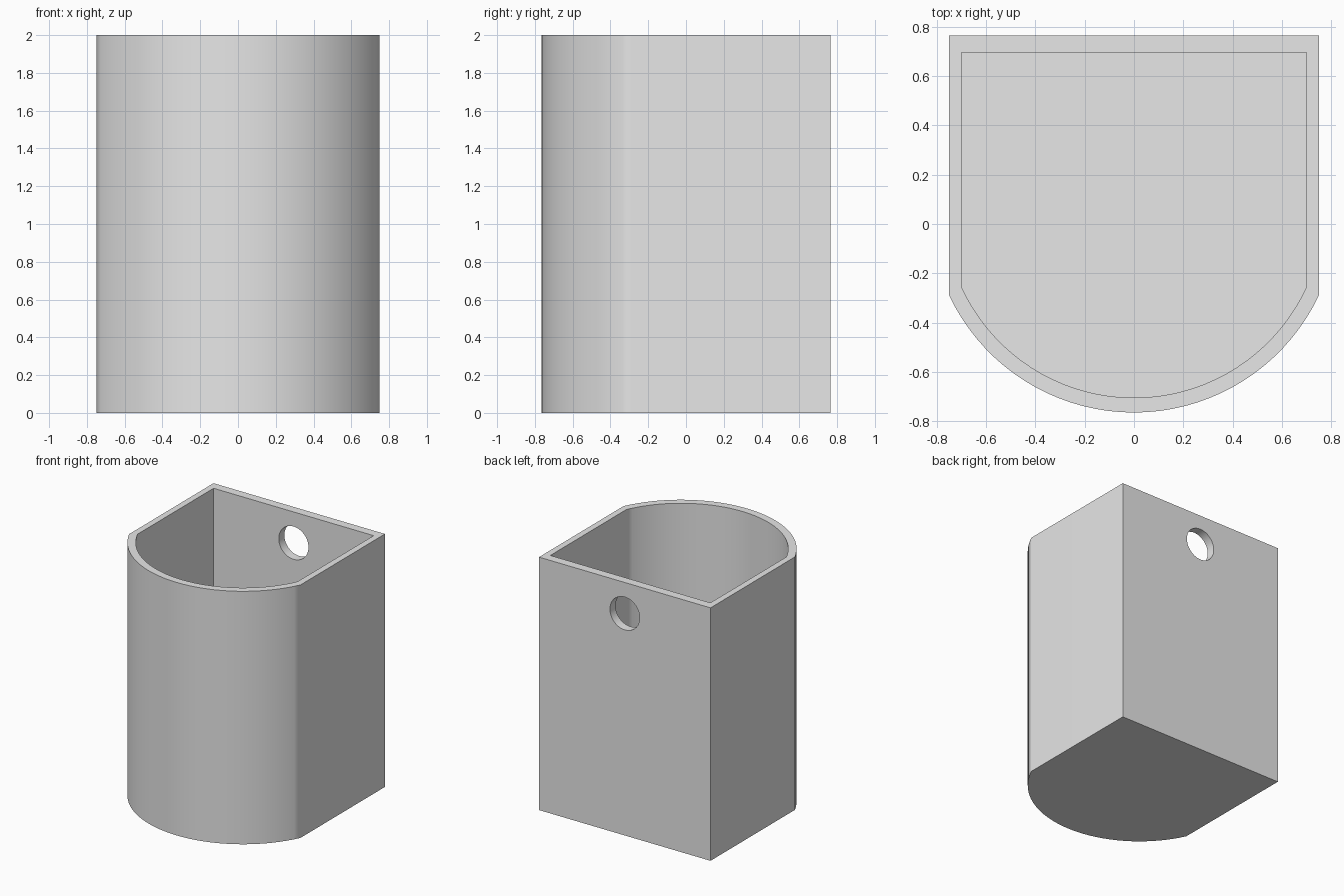
import bpy, bmesh, math

cube = bpy.data.objects.get("Cube")
if cube:
    bpy.data.objects.remove(cube, do_unlink=True)

grey = bpy.data.materials.new("plain_grey")
grey.use_nodes = True
grey.diffuse_color = (0.8, 0.8, 0.8, 1)
grey.node_tree.nodes["Principled BSDF"].inputs["Base Color"].default_value = grey.diffuse_color

HEIGHT, FLOOR, ARC_STEPS = 2.0, 0.07, 36


def outline(half_width, back, shoulder, front):
    """Straight back and sides, closed by a circular arc at the front."""
    sag = shoulder - front
    radius = (half_width ** 2 + sag ** 2) / (2 * sag)
    centre = front + radius
    half_angle = math.asin(half_width / radius)
    points = [(half_width, back), (-half_width, back)]
    for i in range(ARC_STEPS + 1):
        a = half_angle * (2 * i / ARC_STEPS - 1)
        points.append((radius * math.sin(a), centre - radius * math.cos(a)))
    return points


def bridge(bm, lower, upper):
    for i in range(len(lower)):
        j = (i + 1) % len(lower)
        bm.faces.new((lower[i], lower[j], upper[j], upper[i]))


# Hollow open-topped container
outer = outline(0.75, 0.765, -0.29, -0.765)
inner = outline(0.70, 0.695, -0.255, -0.705)
bm = bmesh.new()
loops = [[bm.verts.new((x, y, z)) for x, y in pts]
         for pts, z in ((outer, 0), (outer, HEIGHT), (inner, HEIGHT), (inner, FLOOR))]
for lower, upper in zip(loops, loops[1:]):
    bridge(bm, lower, upper)
bm.faces.new(loops[0][::-1])
bm.faces.new(loops[-1])
bmesh.ops.recalc_face_normals(bm, faces=bm.faces)
mesh = bpy.data.meshes.new("container")
bm.to_mesh(mesh)
bm.free()
mesh.materials.append(grey)
container = bpy.data.objects.new("container", mesh)
bpy.context.collection.objects.link(container)

# Round hanging hole through the back wall
bpy.ops.mesh.primitive_cylinder_add(vertices=48, radius=0.13, depth=0.4,
                                    location=(0, 0.73, 1.755),
                                    rotation=(math.pi / 2, 0, 0))
cutter = bpy.context.object
cutter.name = "hole_cutter"
cutter.hide_render = True
cutter.data.materials.append(grey)

bpy.ops.object.select_all(action='DESELECT')
container.select_set(True)
bpy.context.view_layer.objects.active = container
cut = container.modifiers.new("hanging_hole", 'BOOLEAN')
cut.operation = 'DIFFERENCE'
cut.solver = 'EXACT'
cut.object = cutter
bpy.ops.object.modifier_apply(modifier=cut.name)
bpy.data.objects.remove(cutter, do_unlink=True)

# Smooth curve, crisp corners, flat walls
bpy.ops.object.shade_smooth_by_angle(angle=math.radians(30))
weighted = container.modifiers.new("flat_walls", 'WEIGHTED_NORMAL')
weighted.keep_sharp = True
